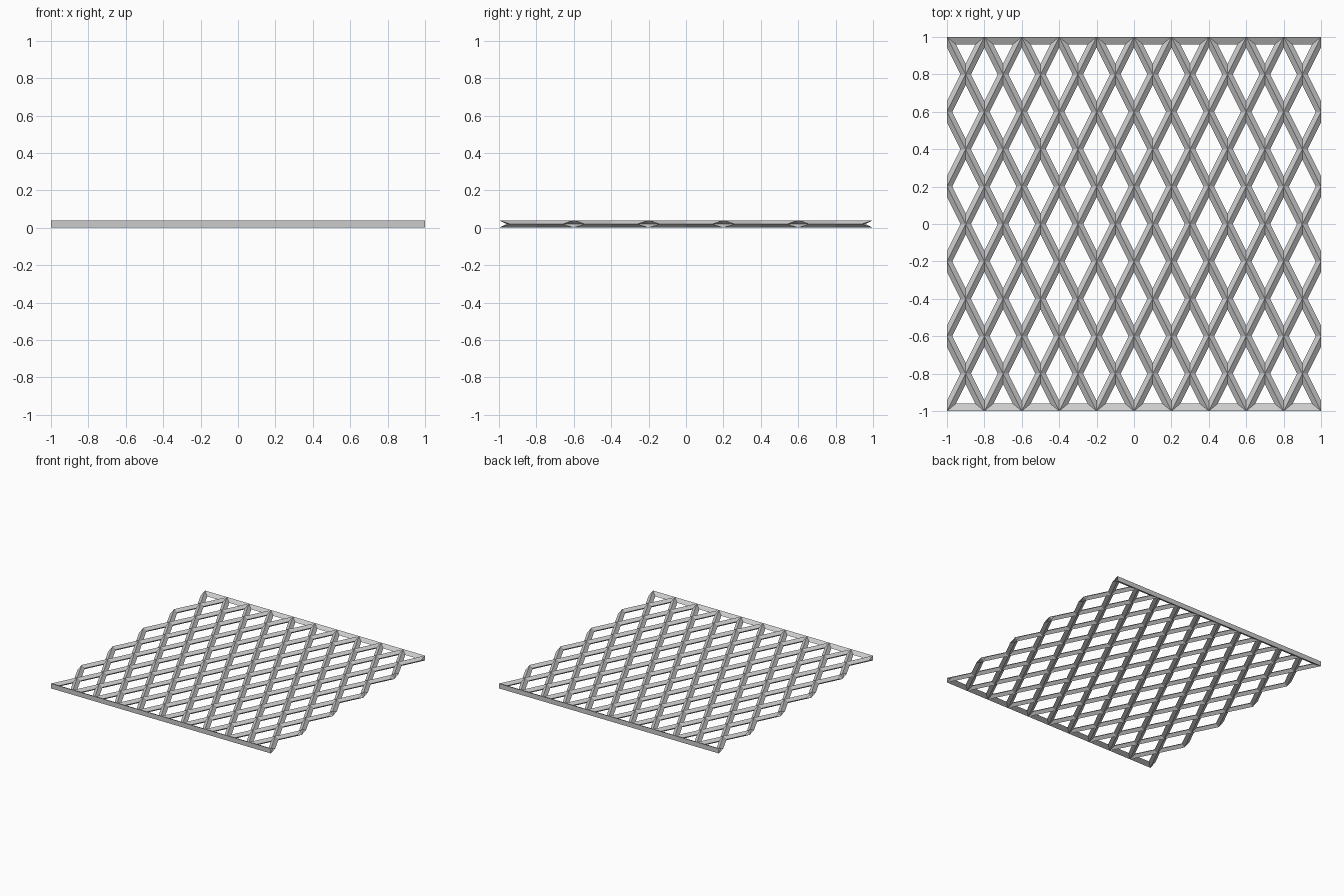
import bpy, bmesh
from mathutils import Vector

if "Cube" in bpy.data.objects:
    bpy.data.objects.remove(bpy.data.objects["Cube"])

DX, DY = 0.1, 0.2        # half diagonals of one diamond opening
H = 0.02                 # half thickness of the mesh
W = 0.02                 # bar half width before the lengthwise stretch of 2
S_DIA = 1 - W * 2 ** 0.5 / DX                # shrink factor for diamond openings
IN_R = DX * (2 ** 0.5 - 1)                   # incircle of a border triangle
S_TRI = 1 - W / IN_R                         # shrink factor for border triangles

bm = bmesh.new()


def quad(*pts):
    bm.faces.new([bm.verts.new(p) for p in pts])


def opening(points, centre, scale, closed):
    """Sloped bar flanks running from the bar ridges down to an opening's rim."""
    outer = [Vector(p) for p in points]
    c = Vector(centre)
    inner = [c + (p - c) * scale for p in outer]
    n = len(outer)
    for i in range(n if closed else n - 1):
        j = (i + 1) % n
        for z in (2 * H, 0):
            quad((*outer[i], z), (*outer[j], z), (*inner[j], H), (*inner[i], H))


# diamond openings, halved where they meet the left and right sides
for row in range(1, 10):
    y = -1 + row * DY
    for k in range(11):
        x = -1 + 2 * DX * k + (0 if row % 2 else DX)
        if x > 1.01:
            continue
        up, down = (x, y + DY), (x, y - DY)
        left, right = (x - DX, y), (x + DX, y)
        if x < -0.99:
            opening([up, right, down], (x, y), S_DIA, False)
        elif x > 0.99:
            opening([up, left, down], (x, y), S_DIA, False)
        else:
            opening([up, right, down, left], (x, y), S_DIA, True)

# triangular openings and flat outer faces along the front and back borders
for side in (-1, 1):
    for k in range(10):
        x = -0.9 + 2 * DX * k
        a, b = (x - DX, side), (x + DX, side)
        opening([a, b, (x, side * (1 - DY))],
                (x, side * (1 - 2 * IN_R)), S_TRI, True)
        quad((*a, 0), (*b, 0), (*b, 2 * H), (*a, 2 * H))

bmesh.ops.remove_doubles(bm, verts=bm.verts, dist=0.0005)
bmesh.ops.recalc_face_normals(bm, faces=bm.faces)
mesh = bpy.data.meshes.new("expanded_mesh_panel")
bm.to_mesh(mesh)
bm.free()
panel = bpy.data.objects.new("expanded_mesh_panel", mesh)
bpy.context.collection.objects.link(panel)
